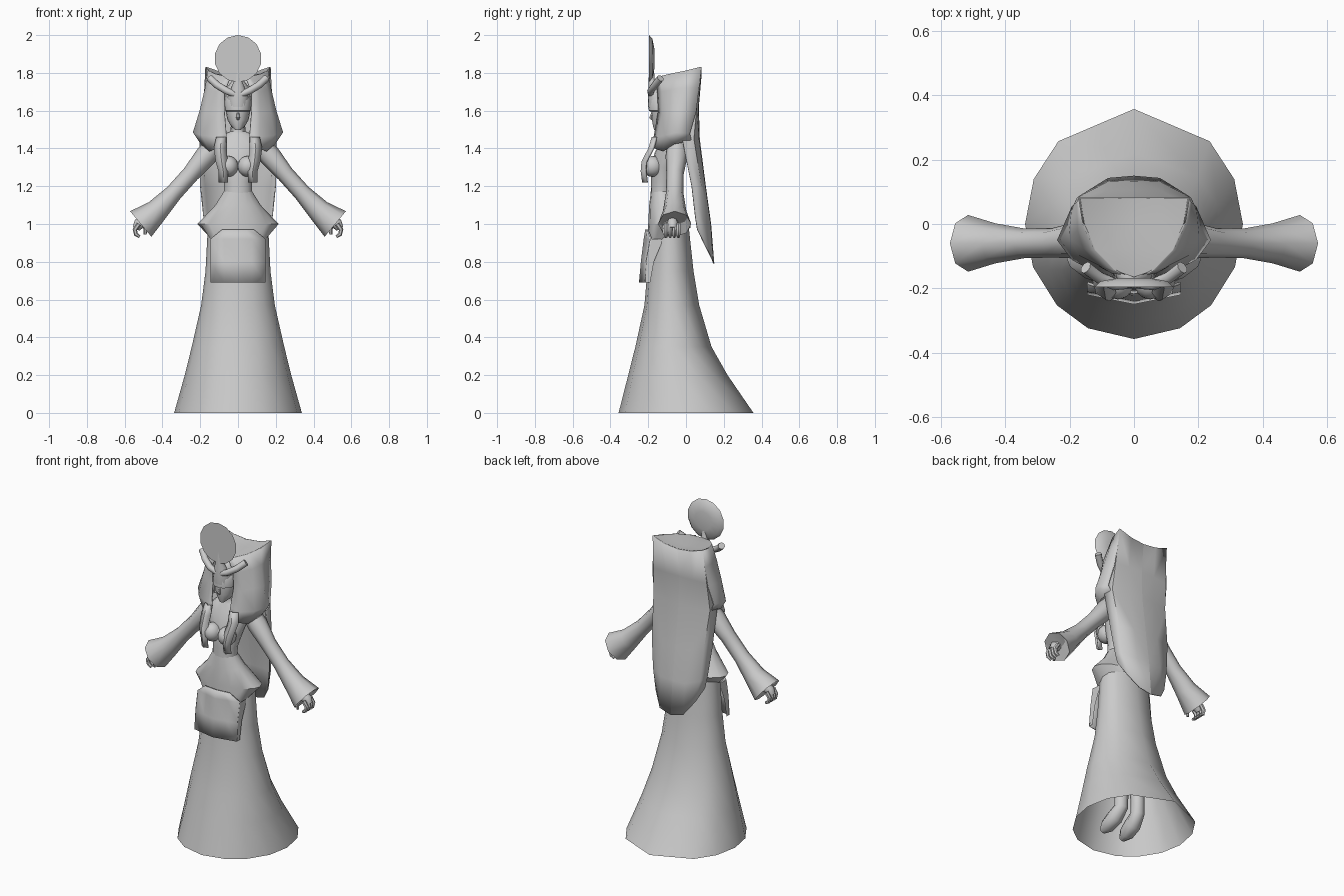
import bpy, bmesh, math
from mathutils import Vector

old = bpy.data.objects.get("Cube")
if old:
    bpy.data.objects.remove(old, do_unlink=True)

grey = bpy.data.materials.new("light grey")
grey.use_nodes = True
grey.diffuse_color = (0.6, 0.6, 0.6, 1)
grey.node_tree.nodes["Principled BSDF"].inputs["Base Color"].default_value = (0.6, 0.6, 0.6, 1)


def finish(name, bm, mirror=False, angle=50, thick=0, recalc=True):
    """Turn a bmesh into a smooth-shaded named object."""
    if recalc:
        bmesh.ops.recalc_face_normals(bm, faces=bm.faces)
    me = bpy.data.meshes.new(name)
    bm.to_mesh(me)
    bm.free()
    me.materials.append(grey)
    ob = bpy.data.objects.new(name, me)
    bpy.context.collection.objects.link(ob)
    bpy.ops.object.select_all(action='DESELECT')
    ob.select_set(True)
    bpy.context.view_layer.objects.active = ob
    bpy.ops.object.shade_smooth_by_angle(angle=math.radians(angle))
    if thick:
        m = ob.modifiers.new("thickness", 'SOLIDIFY')
        m.thickness = thick
        m.offset = 0
    if mirror:
        m = ob.modifiers.new("mirror", 'MIRROR')
        m.merge_threshold = 0.002
    return ob


def loft(name, rows, closed=True, caps=(False, False), **kw):
    """Skin a list of equally long point rows."""
    bm = bmesh.new()
    grid = [[bm.verts.new(p) for p in row] for row in rows]
    n = len(grid[0])
    for a, b in zip(grid, grid[1:]):
        for i in range(n if closed else n - 1):
            j = (i + 1) % n
            bm.faces.new((a[i], a[j], b[j], b[i]))
    if caps[0]:
        bm.faces.new(grid[0])
    if caps[1]:
        bm.faces.new(grid[-1])
    return finish(name, bm, **kw)


def ring(z, rx, front, back, angles):
    """Horizontal oval, angles measured from the back."""
    c, ry = (front + back) / 2, (back - front) / 2
    return [(rx * math.sin(a), c + ry * math.cos(a), z) for a in angles]


def tube(name, stations, sides=8, caps=(True, True), **kw):
    """Round limb through (x, y, z, radius) stations."""
    pts = [Vector(s[:3]) for s in stations]
    rows = []
    for i, s in enumerate(stations):
        d = (pts[min(i + 1, len(pts) - 1)] - pts[max(i - 1, 0)]).normalized()
        u = d.cross(Vector((0, 1, 0)))
        if u.length < 0.1:
            u = d.cross(Vector((1, 0, 0)))
        u.normalize()
        v = d.cross(u)
        rows.append([pts[i] + s[3] * (u * math.cos(t) + v * math.sin(t))
                     for t in (2 * math.pi * k / sides for k in range(sides))])
    return loft(name, rows, caps=caps, **kw)


def ball(name, centre, size, u=16, v=10, **kw):
    bm = bmesh.new()
    bmesh.ops.create_uvsphere(bm, u_segments=u, v_segments=v, radius=1)
    bmesh.ops.scale(bm, vec=size, verts=bm.verts)
    bmesh.ops.translate(bm, vec=centre, verts=bm.verts)
    return finish(name, bm, **kw)


# Skirt, open at the hem, sparse at the train
half = [0, 44, 67, 90, 112, 135, 155, 180]
skirt_angles = [math.radians(a) for a in half + [360 - a for a in half[-2:0:-1]]]
even = [2 * math.pi * k / 16 for k in range(16)]
loft("skirt", [ring(*s, skirt_angles) for s in (
    (0, .338, -.357, .357), (.2, .282, -.306, .22), (.35, .245, -.268, .135),
    (.57, .195, -.22, .07), (.75, .172, -.205, .04), (.98, .16, -.18, .015))])

# Hip drape: flares from the waist, then tucks under towards the front
hip = [ring(*s, even) for s in ((1.18, .07, -.185, -.07), (1.1, .12, -.195, -.03),
                                (1.0, .215, -.2, .02))]
hip.append([(.15 * math.sin(a), -.09 + .115 * math.cos(a), .93 + .05 * math.cos(a))
            for a in even])
loft("hip_drape", hip, angle=40)

# Front panel hanging from the hips
loft("front_panel", [[(x, y + lift * abs(x), z) for x in (-w, -w / 2, 0, w / 2, w)]
                     for w, y, z, lift in ((.085, -.212, .97, .1), (.145, -.22, .92, .25),
                                           (.145, -.235, .8, .2), (.145, -.245, .69, .2))],
     closed=False, thick=.008)
loft("panel_sides", [[(.145, -.215, .69), (.145, -.212, .8), (.145, -.19, .92)],
                     [(.145, -.19, .69), (.145, -.17, .8), (.145, -.12, .92)]],
     closed=False, mirror=True)

# Torso and neck
loft("torso", [ring(*s, even) for s in (
    (1.16, .075, -.187, -.07), (1.22, .075, -.185, -.06), (1.3, .1, -.185, -.04),
    (1.38, .125, -.165, -.015), (1.43, .14, -.14, -.005), (1.47, .09, -.12, -.01),
    (1.49, .04, -.11, -.03), (1.56, .035, -.13, -.05))], caps=(True, True))
ball("bust", (.05, -.178, 1.305), (.052, .056, .055), mirror=True)

# Sleeves, with the cuff lip turned inside
tube("sleeve", [(.10, -.045, 1.44, .05), (.17, -.05, 1.36, .058), (.25, -.058, 1.265, .046),
                (.34, -.06, 1.165, .046), (.43, -.06, 1.07, .062), (.515, -.06, 1.0, .088),
                (.49, -.06, 1.02, .068), (.41, -.06, 1.09, .04)],
     caps=(True, True), mirror=True, angle=60)

# Hands with curled fingers
tube("palm", [(.44, -.065, 1.06, .022), (.485, -.07, 1.025, .026), (.525, -.072, 1.0, .03),
              (.54, -.072, .975, .02)], mirror=True)
for i in range(4):
    y = -.106 + i * .022
    tube("finger_%d" % (i + 1), [(.525, y, 1.0, .013), (.546, y, .97, .012),
                                 (.54, y, .945, .011), (.52, y, .932, .008)],
         sides=6, mirror=True)
tube("thumb", [(.5, -.1, 1.01, .012), (.49, -.118, .98, .012), (.492, -.115, .945, .008)],
     sides=6, mirror=True)

# Feet under the skirt
tube("foot", [(.06, -.05, .36, .045), (.06, -.04, .2, .04), (.06, -.04, .12, .04),
              (.065, -.09, .07, .048), (.07, -.15, .04, .042), (.072, -.19, .025, .02)],
     mirror=True)

# Head tapering to the chin
loft("head", [ring(*s, even) for s in (
    (1.497, .014, -.168, -.14), (1.515, .034, -.174, -.09), (1.55, .056, -.18, -.05),
    (1.6, .066, -.183, -.03), (1.66, .07, -.18, -.02), (1.72, .062, -.165, -.03),
    (1.76, .03, -.13, -.06))], caps=(True, True))
tube("nose", [(0, -.175, 1.6, .005), (0, -.186, 1.562, .01), (0, -.178, 1.553, .006)], sides=6)

# Eye band and crown
loft("eye_band", [ring(*s, even) for s in (
    (1.595, .062, -.185, -.05), (1.6, .068, -.197, -.05), (1.655, .07, -.199, -.05),
    (1.67, .062, -.19, -.05))], caps=(True, True))
loft("crown_crest", [ring(*s, even) for s in (
    (1.62, .05, -.2, -.1), (1.67, .056, -.202, -.11), (1.71, .04, -.2, -.14),
    (1.76, .02, -.198, -.165), (1.82, .014, -.195, -.17))], caps=(True, True))
tube("crown_horn", [(.015, -.185, 1.685, .016), (.06, -.187, 1.705, .019),
                    (.11, -.165, 1.735, .019), (.15, -.135, 1.772, .02)],
     mirror=True)

# Sun disc: flat front with a domed back
bm = bmesh.new()
outline = [(.125 * math.sin(t), .125 * math.cos(t))
           for t in (2 * math.pi * k / 14 for k in range(14))]
layers = [[bm.verts.new((x * s, y, 1.875 + z * s)) for x, z in outline]
          for s, y in ((1, -.195), (.85, -.178), (.45, -.168))]
for a, b in zip(layers, layers[1:]):
    for i in range(14):
        j = (i + 1) % 14
        bm.faces.new((a[i], a[j], b[j], b[i]))
bm.faces.new(layers[0])
bm.faces.new(layers[-1])
finish("sun_disc", bm)

# Headdress: top, side curtains, front locks and the long back veil
loft("headdress_top", [
    [(0, .08, 1.795), (.09, .08, 1.805), (.17, .08, 1.832)],
    [(0, .0, 1.785), (.09, .0, 1.795), (.157, .0, 1.812)],
    [(0, -.08, 1.785), (.07, -.08, 1.79), (.12, -.08, 1.795)],
    [(0, -.165, 1.77), (.03, -.155, 1.775), (.06, -.142, 1.78)]],
    closed=False, mirror=True)
loft("side_curtain", [
    [(.04, -.155, 1.778), (.06, -.142, 1.78), (.12, -.08, 1.795), (.157, .0, 1.812), (.17, .08, 1.832)],
    [(.07, -.15, 1.7), (.11, -.125, 1.7), (.155, -.075, 1.71), (.172, -.02, 1.72), (.175, .068, 1.72)],
    [(.072, -.145, 1.6), (.115, -.125, 1.58), (.17, -.095, 1.6), (.2, -.04, 1.6), (.19, .055, 1.6)],
    [(.062, -.165, 1.48), (.112, -.15, 1.46), (.19, -.11, 1.47), (.236, -.05, 1.485), (.205, .02, 1.48)],
    [(.06, -.175, 1.43), (.11, -.165, 1.4), (.15, -.12, 1.385), (.195, -.06, 1.425), (.19, .03, 1.44)]],
    closed=False, mirror=True, thick=.006)
loft("front_lock", [[(a, y + .006, z), ((a + b) / 2, y - .008, z), (b, y + .012, z)] for a, b, y, z in (
    (.06, .112, -.168, 1.46), (.062, .125, -.185, 1.4), (.058, .115, -.222, 1.33),
    (.055, .1, -.226, 1.28), (.055, .098, -.218, 1.22))],
    closed=False, mirror=True, thick=.012)
loft("back_veil", [
    [(.157, .0, 1.812), (.17, .08, 1.832), (.09, .08, 1.805), (0, .08, 1.795)],
    [(.185, .0, 1.62), (.18, .055, 1.62), (.09, .063, 1.62), (0, .065, 1.62)],
    [(.2, -.02, 1.45), (.192, .04, 1.45), (.09, .066, 1.45), (0, .07, 1.45)],
    [(.198, .03, 1.2), (.175, .08, 1.2), (.085, .1, 1.2), (0, .102, 1.2)],
    [(.18, .05, 1.03), (.16, .09, 1.02), (.082, .128, 1.0), (0, .13, 1.0)],
    [(.172, .06, .97), (.135, .1, .89), (.08, .14, .81), (0, .147, .79)]],
    closed=False, mirror=True, thick=.006)
